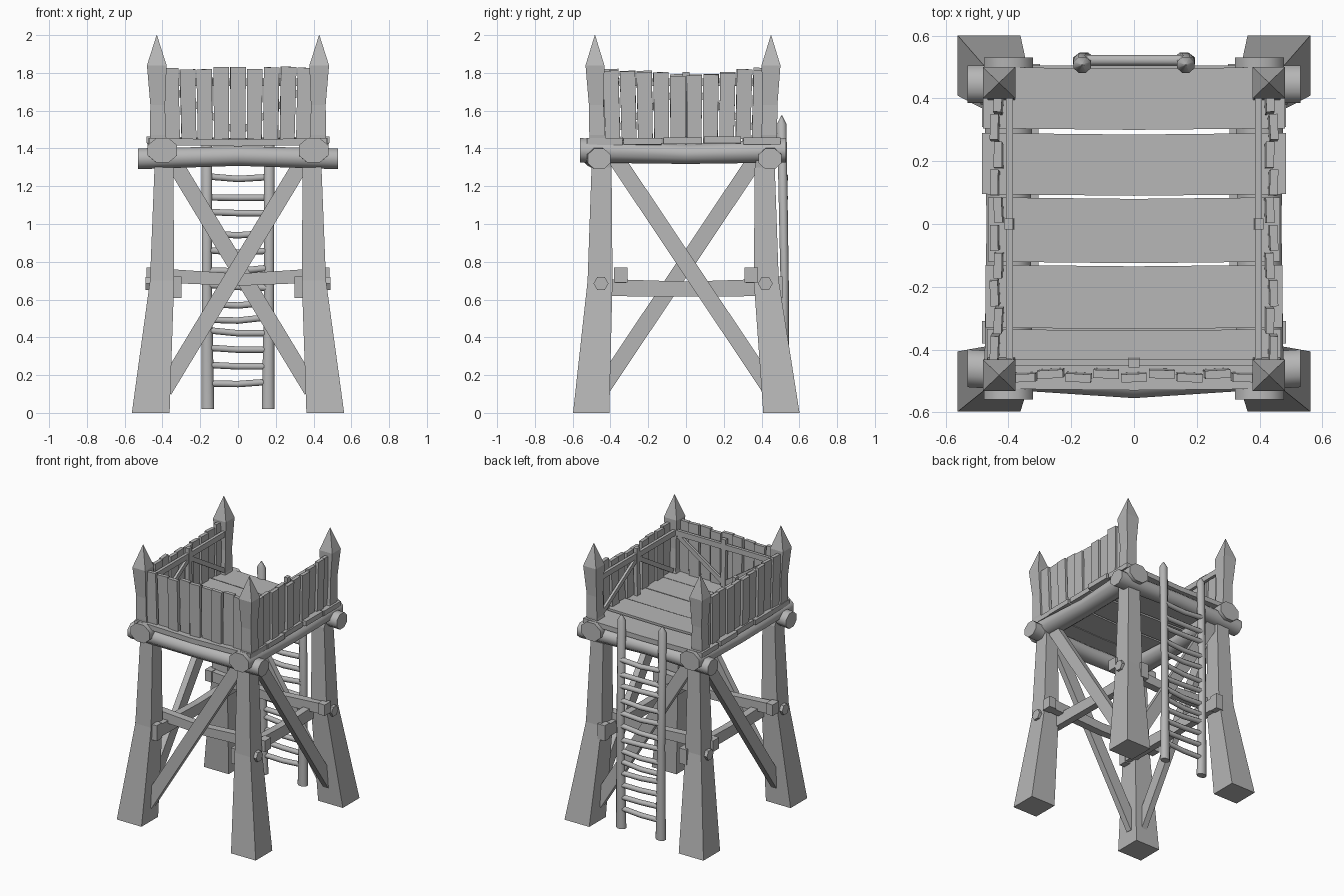
import bpy, random
from math import cos, sin, pi
from mathutils import Vector

random.seed(4)
if "Cube" in bpy.data.objects:
    bpy.data.objects.remove(bpy.data.objects["Cube"])

wood = bpy.data.materials.new("grey_wood")
wood.use_nodes = True
GREY = (0.47, 0.47, 0.47, 1)
wood.diffuse_color = GREY
wood.node_tree.nodes["Principled BSDF"].inputs["Base Color"].default_value = GREY


def jit(a):
    return random.uniform(-a, a)


def bar(name, pts, sizes, sides=4, side=(0, 0, 1), axis=None):
    """Skin a row of rings; sizes are half extents (along side, across it)."""
    pts = [Vector(p) for p in pts]
    if isinstance(sizes, tuple):
        sizes = [sizes] * len(pts)
    d = Vector(axis) if axis else (pts[-1] - pts[0]).normalized()
    u = Vector(side)
    u = (u - d * u.dot(d)).normalized()
    v = d.cross(u)
    grow = 2 ** 0.5 if sides == 4 else 1 / cos(pi / sides)
    verts, faces = [], []
    for p, (a, b) in zip(pts, sizes):
        for k in range(sides):
            t = 2 * pi * (k + 0.5) / sides
            verts.append(p + u * a * grow * cos(t) + v * b * grow * sin(t))
    for r in range(len(pts) - 1):
        for k in range(sides):
            i, j = r * sides + k, r * sides + (k + 1) % sides
            faces.append((i, j, j + sides, i + sides))
    faces.append(tuple(reversed(range(sides))))
    faces.append(tuple(range(len(verts) - sides, len(verts))))
    mesh = bpy.data.meshes.new(name)
    mesh.from_pydata(verts, [], faces)
    mesh.materials.append(wood)
    for f in mesh.polygons:
        f.use_smooth = sides > 6 and len(f.vertices) == 4
    obj = bpy.data.objects.new(name, mesh)
    bpy.context.collection.objects.link(obj)
    return obj


# Corner posts: flared foot, slim shaft, waist and spear tip; bolts outside
for sx in (-1, 1):
    for end, ys in (("front", (-0.502, -0.455, -0.447, -0.47, -0.475, -0.482)),
                    ("back", (0.505, 0.425, 0.417, 0.44, 0.445, 0.45))):
        tag = end + ("_left" if sx > 0 else "_right")
        xs = (0.462, 0.402, 0.392, 0.425, 0.425, 0.43)
        zs = (0, 0.7, 1.3, 1.47, 1.63, 1.84)
        pts = [(sx * x, y, z) for x, y, z in zip(xs, ys, zs)]
        bar("post_" + tag, pts + [(sx * 0.43, ys[-1], 2.0)],
            [(0.1, 0.096), (0.064, 0.066), (0.05, 0.053), (0.042, 0.042),
             (0.039, 0.039), (0.052, 0.05), (0.001, 0.001)], side=(1, 0, 0), axis=(0, 0, 1))
        y = -0.45 if end == "front" else 0.42
        bar("bolt_" + tag, [(sx * 0.42, y, 0.685), (sx * 0.49, y, 0.685)],
            (0.034, 0.034), 6)

# Round logs carrying the platform, slightly bowed
for s, tag in ((-1, "right"), (1, "left")):
    bar("side_log_" + tag, [(s * 0.4, -0.56, 1.39), (s * 0.4, 0, 1.37), (s * 0.4, 0.53, 1.39)],
        [(0.065, 0.078), (0.052, 0.07), (0.065, 0.078)], 8)
for y, bow, tag in ((-0.46, -0.035, "front"), (0.445, 0.0, "back")):
    bar("cross_log_" + tag, [(-0.53, y, 1.345), (0, y + bow, 1.36), (0.53, y, 1.345)],
        [(0.055, 0.06), (0.052, 0.06), (0.055, 0.06)], 8)

# Floor boards
edges = [(-0.525, -0.335), (-0.33, -0.13), (-0.12, 0.085), (0.095, 0.29), (0.305, 0.5)]
for i, (a, b) in enumerate(edges):
    w, z = 0.475 + jit(0.012), 1.442 + jit(0.006)
    bar(f"floor_board_{i}", [(-w, (a + b) / 2, z), (0, (a + b) / 2 - 0.005, z - 0.008),
                             (w, (a + b) / 2, z)], (0.018, (b - a) / 2))

# One diagonal brace per side
braces = {"front": ((-0.39, -0.475, 0.12), (0.36, -0.44, 1.36), (0, 1, 0)),
          "back": ((0.39, 0.46, 0.12), (-0.36, 0.42, 1.36), (0, 1, 0)),
          "left": ((0.43, 0.45, 0.12), (0.39, -0.38, 1.36), (1, 0, 0)),
          "right": ((-0.43, -0.45, 0.12), (-0.39, 0.38, 1.36), (1, 0, 0))}
for tag, (p, q, n) in braces.items():
    bar("brace_" + tag, [p, q], (0.022, 0.043), side=n)

# Horizontal tie beams with blocky ends inside the posts
for s in (-1, 1):
    x, y = s * 0.33, s * 0.345
    tag = "left" if s > 0 else "right"
    bar("tie_beam_" + tag, [(x, -0.5, 0.665), (x, 0, 0.655), (x, 0.49, 0.665)],
        [(0.046, 0.026), (0.04, 0.026), (0.046, 0.026)])
    tag = "back" if s > 0 else "front"
    bar("tie_beam_" + tag, [(-0.47, y, 0.73), (0, y, 0.705), (0.47, y, 0.73)],
        [(0.038, 0.028), (0.032, 0.028), (0.038, 0.028)])
    for e in (-1, 1):
        bar(f"beam_end_{tag}_{e}", [(e * 0.43, y, 0.73), (e * 0.485, y, 0.73)], (0.04, 0.036))
        bar(f"beam_cap_{tag}_{e}", [(e * 0.33, s * 0.45, 0.665), (e * 0.33, s * 0.51, 0.665)],
            (0.056, 0.03))


def wall(tag, place, out, along, count, span, dip, peak):
    """Fence of uneven planks plus inner rail, stud and diagonals."""
    lo, hi = span
    step = (hi - lo) / count
    for i in range(count):
        t = lo + step * (i + 0.5)
        top = 1.825 - dip * (1 - abs(t) / hi) + jit(0.01)
        o = 0.006 * (-1) ** i
        skew = Vector(along) + Vector(out) * jit(0.07)
        bar(f"{tag}_plank_{i}", [place(t, o, 1.45), place(t * 1.03, o + 0.005, top)],
            [(step * 0.45, 0.013), (step * 0.475, 0.013)], side=skew)
    bar(tag + "_rail", [place(lo, -0.038, 1.75), place(hi, -0.038, 1.75)],
        (0.011, 0.02), side=out)
    bar(tag + "_stud", [place(0, -0.04, 1.46), place(0, -0.036, 1.805)], (0.014, 0.018), side=out)
    for e in (lo, hi):
        low, high = (1.73, 1.48) if peak < 0 else (1.48, 1.73)
        bar(f"{tag}_strut_{e}", [place(e * 0.95, -0.038, low), place(0, -0.038, high)],
            (0.009, 0.016), side=out)


wall("front_wall", lambda t, o, z: (t, -0.48 - o, z), (0, -1, 0), (1, 0, 0),
     9, (-0.39, 0.39), 0.0, -1)
for s, tag in ((-1, "right_wall"), (1, "left_wall")):
    wall(tag, lambda t, o, z: (s * (0.435 + o), t, z), (s, 0, 0), (0, 1, 0),
         10, (-0.43, 0.43), 0.045, 1)

# Ladder: pointed round rails and sagging rungs
for s, tag in ((-1, "right"), (1, "left")):
    bar("ladder_rail_" + tag,
        [(s * 0.16, 0.52, 0.02), (s * 0.165, 0.522, 0.7), (s * 0.165, 0.507, 1.53),
         (s * 0.165, 0.507, 1.575)],
        [(0.034, 0.026), (0.026, 0.022), (0.028, 0.025), (0.002, 0.002)], 8,
        side=(1, 0, 0), axis=(0, 0, 1))
for i, z in enumerate((0.16, 0.25, 0.34, 0.43, 0.5, 0.58, 0.67, 0.76,
                       0.86, 0.95, 1.06, 1.14, 1.25)):
    tilt = jit(0.008)
    bar(f"ladder_rung_{i}", [(-0.16, 0.522, z - tilt), (0, 0.522, z - random.uniform(0, 0.012)),
                             (0.16, 0.522, z + tilt)], (0.017, 0.017), 8)
